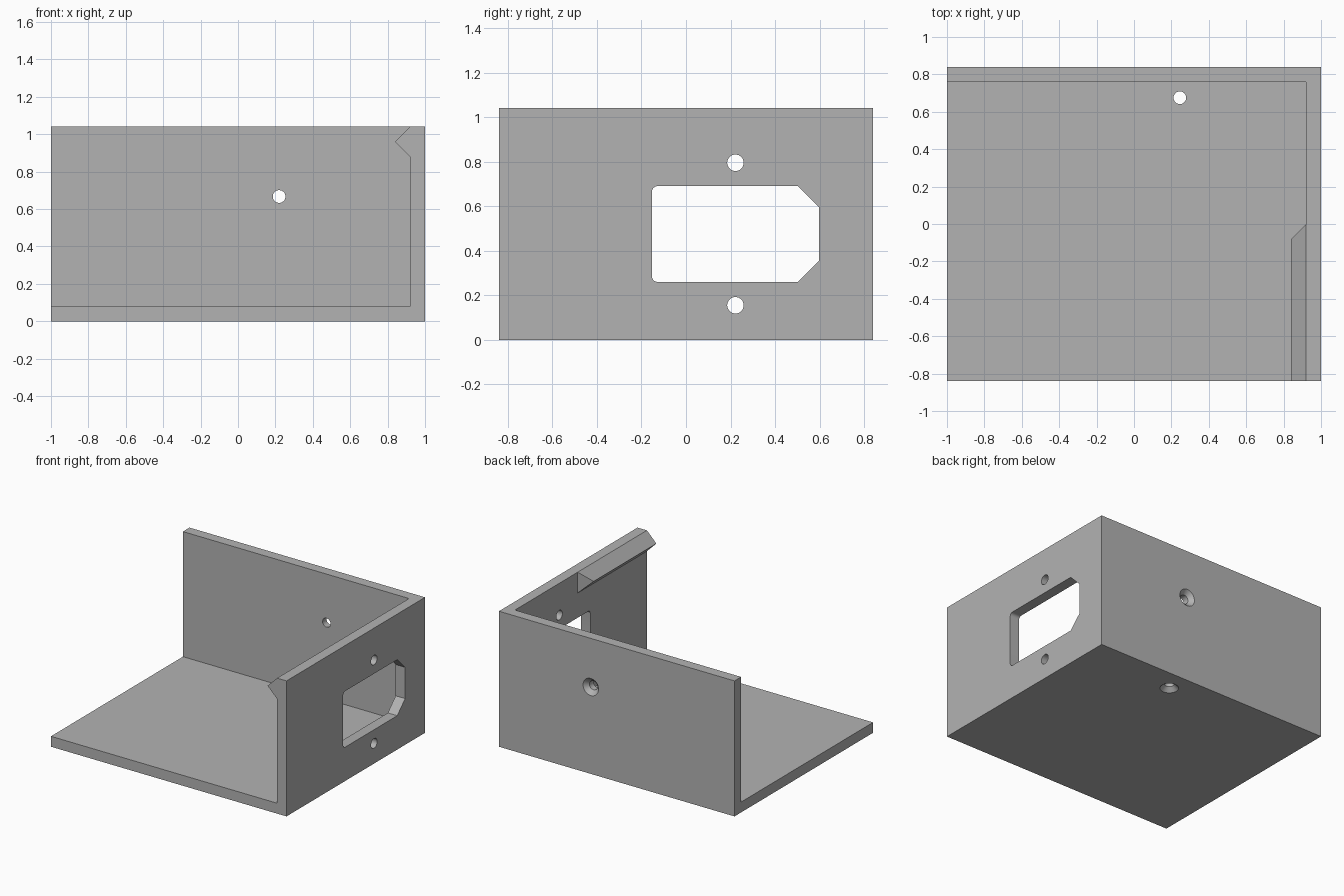
import bpy, bmesh
from math import sin, cos, pi
from mathutils import Vector

cube = bpy.data.objects.get("Cube")
if cube:
    bpy.data.objects.remove(cube, do_unlink=True)

HX, HY, HZ, WALL = 1.0, 0.84, 1.04, 0.08

grey = bpy.data.materials.new("plain grey")
grey.use_nodes = True
GREY = (0.45, 0.45, 0.45, 1)
grey.diffuse_color = GREY
grey.node_tree.nodes["Principled BSDF"].inputs["Base Color"].default_value = GREY


def loft(name, rings):
    """Closed solid through matching rings of points."""
    bm = bmesh.new()
    loops = [[bm.verts.new(p) for p in ring] for ring in rings]
    n = len(loops[0])
    for a, b in zip(loops, loops[1:]):
        for i in range(n):
            j = (i + 1) % n
            bm.faces.new((a[i], a[j], b[j], b[i]))
    bm.faces.new(loops[0])
    bm.faces.new(loops[-1])
    bmesh.ops.recalc_face_normals(bm, faces=bm.faces)
    mesh = bpy.data.meshes.new(name)
    bm.to_mesh(mesh)
    bm.free()
    mesh.materials.append(grey)
    obj = bpy.data.objects.new(name, mesh)
    bpy.context.collection.objects.link(obj)
    return obj


def box(name, lo, hi):
    ring = [(lo[0], lo[1]), (hi[0], lo[1]), (hi[0], hi[1]), (lo[0], hi[1])]
    return loft(name, [[(x, y, z) for x, y in ring] for z in (lo[2], hi[2])])


def hole(name, start, axis, steps, sides=32):
    """Round cutter along an axis; steps are (distance, radius) pairs."""
    axis = Vector(axis)
    u = axis.orthogonal().normalized()
    v = axis.cross(u)
    ang = [2 * pi * i / sides for i in range(sides)]
    return loft(name, [[Vector(start) + axis * d + (u * cos(a) + v * sin(a)) * r
                        for a in ang] for d, r in steps])


def combine(body, other, operation):
    mod = body.modifiers.new("combine", 'BOOLEAN')
    mod.operation, mod.solver, mod.object = operation, 'EXACT', other
    bpy.context.view_layer.update()
    graph = bpy.context.evaluated_depsgraph_get()
    mesh = bpy.data.meshes.new_from_object(body.evaluated_get(graph))
    body.modifiers.clear()
    body.data = mesh
    bpy.data.objects.remove(other, do_unlink=True)


# Floor, back wall and side wall as one solid corner
body = box("corner_bracket", (-HX, -HY, 0), (HX, HY, HZ))
combine(body, box("cavity", (-2, -2, WALL), (HX - WALL, HY - WALL, 2)), 'DIFFERENCE')

# Pointed ridge along the top of the side wall, mitred at its inner end
inner = HX - WALL
section = [(inner + 0.04, HZ), (inner, HZ), (inner - WALL, HZ - WALL),
           (inner, HZ - 2 * WALL), (inner + 0.04, HZ - 2 * WALL)]
ridge = loft("ridge", [[(x, -HY, z) for x, z in section],
                       [(x, x - inner, z) for x, z in section]])
combine(body, ridge, 'UNION')

# Socket opening: two rounded corners, two clipped corners
y0, y1, z0, z1, r = -0.153, 0.598, 0.26, 0.69, 0.025
outline = [(0.503, z0), (y1, 0.355), (y1, 0.595), (0.503, z1)]
for cz, first in ((z1 - r, pi / 2), (z0 + r, pi)):
    for i in range(7):
        a = first + i * pi / 12
        outline.append((y0 + r + r * cos(a), cz + r * sin(a)))
combine(body, loft("socket_opening", [[(x, y, z) for y, z in outline]
                                      for x in (0.8, 1.1)]), 'DIFFERENCE')

# Screw holes above and below the socket
for z in (0.155, 0.795):
    combine(body, hole("screw_hole", (HX, 0.222, z), (-1, 0, 0),
                       [(-0.05, 0.037), (0.13, 0.037)]), 'DIFFERENCE')

# Countersunk holes in the back wall and the floor
sink = [(-0.01, 0.076), (0.032, 0.034), (0.13, 0.034)]
combine(body, hole("back_hole", (0.22, HY, 0.667), (0, -1, 0), sink), 'DIFFERENCE')
combine(body, hole("floor_hole", (0.245, 0.675, 0), (0, 0, 1), sink), 'DIFFERENCE')

# Smooth hole walls, sharp edges elsewhere
bpy.ops.object.select_all(action='DESELECT')
body.select_set(True)
bpy.context.view_layer.objects.active = body
bpy.ops.object.shade_smooth_by_angle(angle=0.5)
